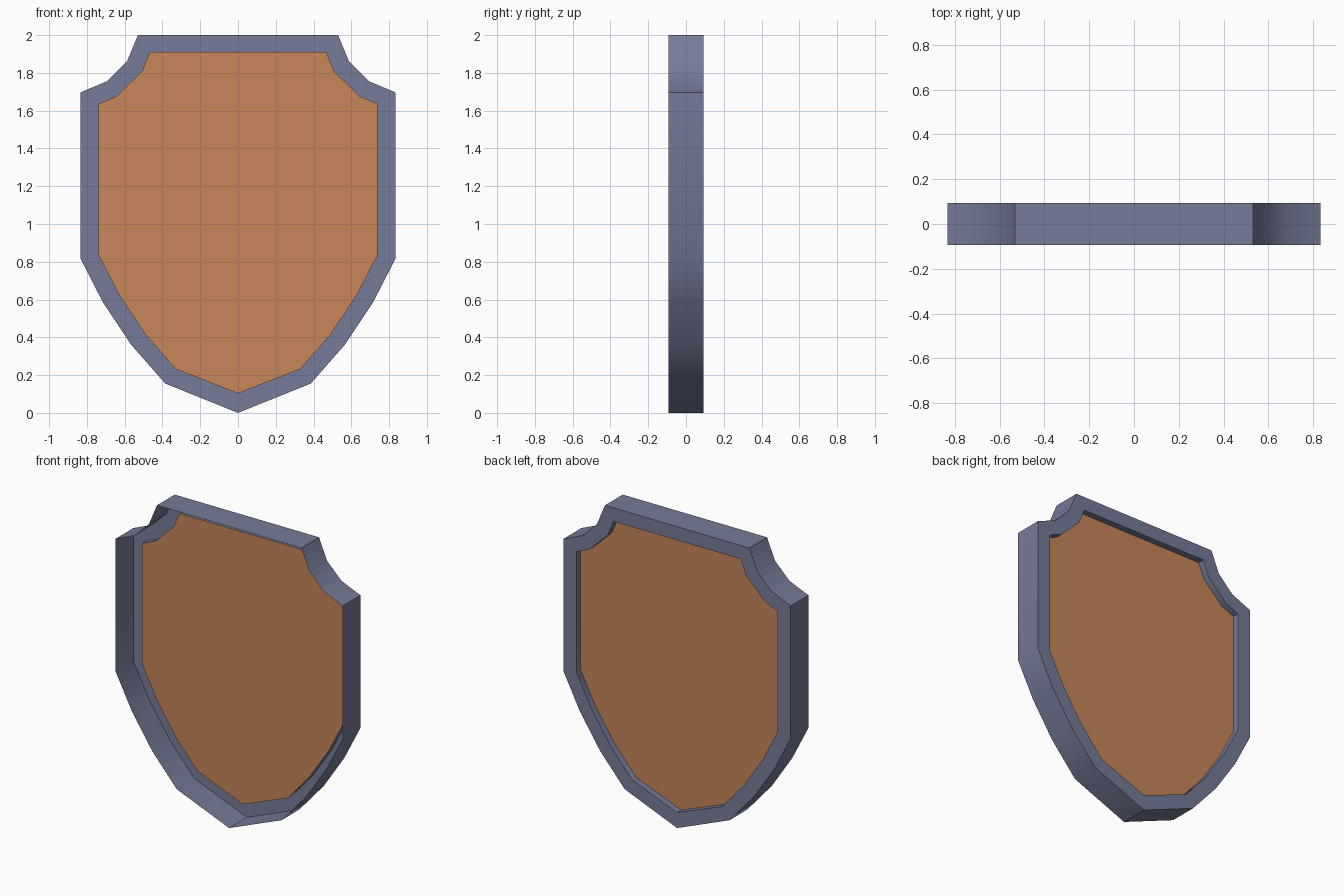
import bpy, bmesh, math

if "Cube" in bpy.data.objects:
    bpy.data.objects.remove(bpy.data.objects["Cube"])

# Right-half outlines (x, z), from bottom tip up to the top edge
OUTER = [(0, 0), (0.385, 0.155), (0.565, 0.36), (0.715, 0.585), (0.833, 0.815),
         (0.833, 1.697), (0.695, 1.755), (0.588, 1.86), (0.53, 2.0)]
INNER = [(0, 0.103), (0.33, 0.232), (0.49, 0.415), (0.63, 0.625), (0.738, 0.835),
         (0.738, 1.637), (0.645, 1.675), (0.507, 1.81), (0.467, 1.91)]
HALF_DEPTH = 0.093
PANEL_Y = 0.05


def add_loop(bm, half, y):
    """Mirror a half outline into a closed ring of vertices at depth y."""
    outline = half + [(-x, z) for x, z in reversed(half[1:])]
    return [bm.verts.new((x, y, z)) for x, z in outline]


def bridge(bm, a, b):
    n = len(a)
    for i in range(n):
        j = (i + 1) % n
        bm.faces.new((a[i], a[j], b[j], b[i]))


def finish(bm, name, color):
    mesh = bpy.data.meshes.new(name)
    bm.to_mesh(mesh)
    bm.free()
    mat = bpy.data.materials.new(name + "_colour")
    mat.diffuse_color = color
    mat.use_nodes = True
    mat.node_tree.nodes["Principled BSDF"].inputs["Base Color"].default_value = mat.diffuse_color
    mesh.materials.append(mat)
    obj = bpy.data.objects.new(name, mesh)
    bpy.context.collection.objects.link(obj)
    bpy.ops.object.select_all(action='DESELECT')
    obj.select_set(True)
    bpy.context.view_layer.objects.active = obj
    bpy.ops.object.shade_smooth_by_angle(angle=math.radians(30))


# Rim: outer wall open at the front, flat ring at +y, inner lip down to the panel
bm = bmesh.new()
loops = [add_loop(bm, OUTER, -HALF_DEPTH), add_loop(bm, OUTER, HALF_DEPTH),
         add_loop(bm, INNER, HALF_DEPTH), add_loop(bm, INNER, PANEL_Y)]
for a, b in zip(loops, loops[1:]):
    bridge(bm, a, b)
finish(bm, "shield_rim", (0.18, 0.20, 0.32, 1))

# Panel: single flat sheet closing the lip
bm = bmesh.new()
bm.faces.new(list(reversed(add_loop(bm, INNER, PANEL_Y))))
finish(bm, "shield_panel", (0.58, 0.24, 0.10, 1))
